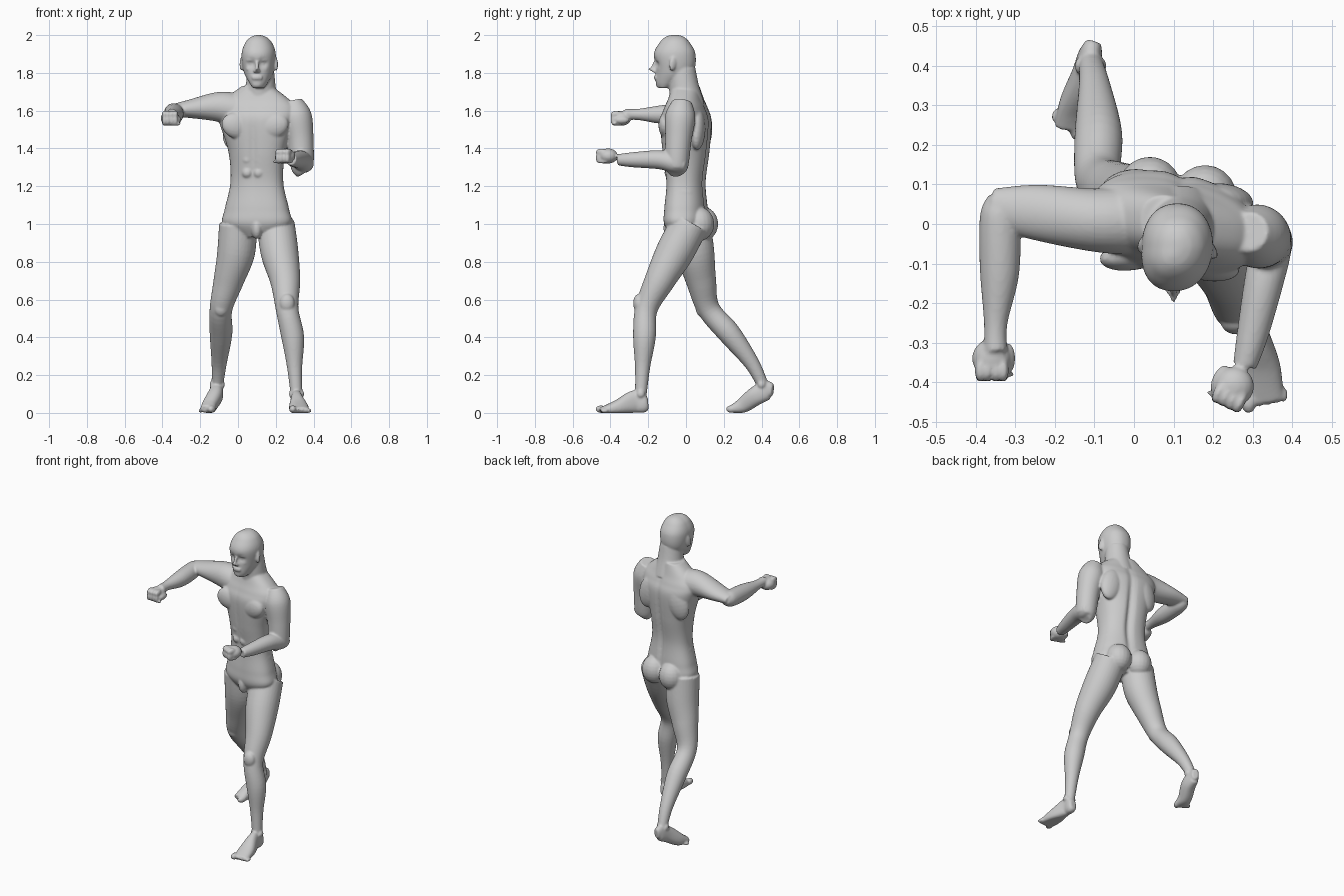
import bpy
import bmesh
from math import sin, cos, pi, exp, radians
from mathutils import Matrix, Vector, Euler

cube = bpy.data.objects.get("Cube")
if cube:
    bpy.data.objects.remove(cube, do_unlink=True)

SIDEWAYS, UPWARDS = Vector((1, 0, 0)), Vector((0, 0, 1))
MIDDLE = .1
FACE = .1
EYE = 1.85
TWIST = .15
body = bmesh.new()


def spline(rows, steps):
    """Smoothly interpolate extra rows between the given ones."""
    padded = [rows[0]] + rows + [rows[-1]]
    result = []
    for before, start, end, after in zip(padded, padded[1:], padded[2:], padded[3:]):
        leave, arrive = (end - before) / 2, (after - start) / 2
        for step in range(steps):
            t = step / steps
            rest = 1 - t
            blend = start + (end - start) * t * t * (rest + rest + 1)
            result.append(blend + leave * t * rest * rest - arrive * t * t * rest)
    return result + [rows[-1]]


def signed_power(value, power):
    return abs(value) ** power * (1 if value > 0 else -1)


def tube(rows, side=SIDEWAYS, upright=False, power=1, sides=32, steps=6, shape=None):
    """Skin over rows of (x, y, z, radius) or (x, y, z, side radius, other radius)."""
    full_rows = [Vector((*row, row[-1])[:5]) for row in rows]
    samples = spline(full_rows, steps)
    centres = [Vector(sample[:3]) for sample in samples]
    rings = []
    for index, (centre, sample) in enumerate(zip(centres, samples)):
        following = centres[min(index + 1, len(centres) - 1)]
        direction = UPWARDS if upright else following - centres[max(index - 1, 0)]
        other = direction.cross(side).normalized()
        across = other.cross(direction).normalized()
        ring = []
        for i in range(sides):
            angle = 2 * pi * i / sides
            back = signed_power(sin(angle), power)
            point = centre + other * back * sample[4]
            point += across * signed_power(cos(angle), power) * sample[3]
            # Soles stay flat on the floor
            point.z = max(point.z, 0)
            if shape:
                shape(point, back)
            ring.append(body.verts.new(point))
        rings.append(ring)
    for low, high in zip(rings, rings[1:]):
        for i in range(sides):
            j = (i + 1) % sides
            body.faces.new((low[i], low[j], high[j], high[i]))
    body.faces.new(rings[0][::-1])
    body.faces.new(rings[-1])


def ball(centre, radii, turn=(0, 0, 0)):
    """Ellipsoid, turned in degrees."""
    rotation = Euler([radians(angle) for angle in turn]).to_matrix().to_4x4()
    matrix = Matrix.Translation(centre) @ rotation @ Matrix.Diagonal((*radii, 1))
    bmesh.ops.create_uvsphere(body, u_segments=20, v_segments=12, radius=1, matrix=matrix)


def pair(centre, spread, radii, turn=(0, 0, 0), twist=0):
    """Two mirrored ellipsoids, one pushed forward by the twist of the body."""
    pitch, roll, yaw = turn
    for sign in (-1, 1):
        offset = Vector((sign * spread, -twist * sign * spread, 0))
        ball(Vector(centre) + offset, radii, (pitch, sign * roll, sign * yaw))


def bump(value, centre, width):
    return exp(-((value - centre) / width) ** 2)


# Torso, with spine and breastbone grooves and a twist to one side
def torso_shape(point, back):
    if back > 0:
        point.y -= .02 * bump(point.x, .12, .02) * bump(point.z, 1.3, .3)
    else:
        point.y += .01 * bump(point.x, .08, .02) * bump(point.z, 1.4, .2)
    point.y -= TWIST * (point.x - MIDDLE)


torso_profile = [
    (.93, .09, .07), (1, .18, .11), (1.08, .17, .11), (1.22, .14, .1), (1.38, .15, .12),
    (1.54, .2, .13), (1.61, .21, .11), (1.66, .17, .09), (1.73, .08, .07)]
tube([(MIDDLE, 0, *level) for level in torso_profile],
     upright=True, power=.85, sides=96, steps=9, shape=torso_shape)

# Chest, shoulder blades, buttocks, waist and lower belly
pair((.09, -.09, 1.52), .09, (.09, .04, .07), (0, -15, -10), TWIST)
pair((.11, .08, 1.5), .12, (.07, .04, .11), (0, -15, -10), TWIST)
pair((.11, .08, 1), .07, (.08, .08, .09), twist=TWIST)
pair((MIDDLE, 0, 1.16), .12, (.03, .06, .04), twist=TWIST)
ball((MIDDLE, -.08, .98), (.03, .04, .06))

# Stomach muscles
for row in range(3):
    pair((.08, -.08, 1.27 + row * .07), .03, (.03, .03, .03), twist=TWIST)

# Neck, with a cord on each side
tube([(.12, .01, 1.62, .09), (.12, -.01, 1.72, .08), (.12, -.02, 1.82, .07)])
pair((.11, -.05, 1.71), .04, (.02, .02, .08), (20, -28, 0))


# Head, with eye sockets and the face turned slightly
def head_shape(point, back):
    if back < 0:
        for sign in (-1, 1):
            socket = bump(point.x, FACE + .01 + sign * .03, .02)
            point.y += .02 * socket * bump(point.z, EYE, .02)
        point.x += .01 * back


head_profile = [
    (-.12, 1.72, .03, .03), (-.1, 1.75, .05, .06), (-.06, 1.81, .08, .1), (-.06, 1.9, .09, .11),
    (-.06, 1.96, .07, .08), (-.06, 1.99, .04, .05), (-.06, 2, .01, .02)]
tube([(FACE + .01, *level) for level in head_profile],
     upright=True, power=.9, sides=64, steps=9, shape=head_shape)

# Brows, eyes, cheeks, nostrils and ears
pair((FACE, -.15, EYE + .02), .03, (.03, .01, .01), (0, 6, 12))
pair((FACE, -.14, EYE), .03, (.01, .01, .01))
pair((FACE, -.13, EYE - .03), .04, (.02, .02, .01))
pair((FACE, -.17, EYE - .04), .01, (.01, .01, .01))
pair((FACE + .01, -.06, EYE), .09, (.01, .02, .04), (-12, 0, 20), twist=.1)

# Nose, lips and chin
ball((FACE, -.17, EYE - .01), (.01, .01, .03), (-20, 0, 0))
ball((FACE, -.18, EYE - .03), (.01, .02, .01))
for lip in (.07, .08):
    ball((FACE, -.16, EYE - lip), (.03, .01, .006))
ball((FACE, -.14, 1.74), (.03, .02, .02))

# Left leg, stepping forward, with kneecap and ankles
tube([
    (.2, .02, 1, .1), (.22, -.06, .85, .1), (.25, -.14, .7, .08), (.26, -.21, .55, .06),
    (.29, -.22, .4, .06), (.3, -.23, .24, .04), (.31, -.24, .08, .03)])
ball((.26, -.25, .58), (.04, .03, .05))
pair((.31, -.24, .1), .03, (.01, .02, .02))

# Right leg, trailing behind, with kneecap and ankles
tube([
    (0, .03, 1, .1), (-.01, .05, .85, .1), (-.05, .08, .7, .08), (-.09, .12, .55, .06),
    (-.09, .23, .42, .06), (-.1, .35, .26, .04), (-.11, .41, .14, .03)])
ball((-.09, .08, .56), (.04, .03, .05))
pair((-.11, .4, .15), .03, (.01, .02, .02))

# Feet, the right heel lifted
tube([
    (.31, -.2, .05, .02, .03), (.31, -.22, .05, .03, .05), (.31, -.27, .06, .03, .06),
    (.32, -.36, .03, .05, .04), (.33, -.45, .01, .05, .02)], power=.85)
tube([
    (-.1, .46, .12, .02, .03), (-.11, .43, .12, .03, .05), (-.12, .37, .09, .04, .05),
    (-.15, .3, .04, .04, .04), (-.16, .24, .02, .04, .02)], power=.85)


# Toes, the big one first
def toes(big, step, yaw):
    ball(big, (.02, .03, .02), (0, 0, yaw))
    for i in range(4):
        ball(Vector(big) + Vector(step) * (i + 1.5), (.01, .02, .01), (0, 0, yaw))


toes((.29, -.45, .02), (.02, .004, -.002), 0)
toes((-.14, .24, .02), (-.013, .008, -.002), -20)

# Right arm, raised to the side, forearm forward
tube([
    (0, .01, 1.6, .09), (-.1, .01, 1.62, .08), (-.25, .03, 1.61, .05, .07),
    (-.36, .04, 1.6, .03, .05)], side=UPWARDS)
tube([
    (-.34, .07, 1.6, .03), (-.34, .02, 1.59, .05), (-.34, -.12, 1.58, .05),
    (-.35, -.25, 1.58, .03), (-.35, -.32, 1.58, .03)])

# Left arm, upper arm down, forearm forward
tube([
    (.29, -.02, 1.65, .05), (.31, -.03, 1.57, .08), (.33, -.04, 1.45, .07),
    (.34, -.05, 1.3, .06), (.35, -.05, 1.27, .03)])
tube([
    (.36, 0, 1.31, .03), (.35, -.05, 1.32, .05), (.33, -.14, 1.34, .05),
    (.3, -.28, 1.34, .04), (.28, -.36, 1.34, .03)])


# Fists: palm, curled fingers and thumb
def fist(centre, yaw, inner):
    spin = Matrix.Rotation(radians(yaw), 3, "Z")

    def knob(x, y, z, radii):
        ball(Vector(centre) + spin @ Vector((x * inner, y, z)), radii, (0, 0, yaw))

    knob(0, .01, 0, (.05, .05, .04))
    for finger in range(4):
        x = .03 - .02 * finger
        knob(x, -.02, .02, (.013, .03, .02))
        knob(x, -.03, -.01, (.012, .02, .03))
        knob(x, -.01, -.03, (.012, .03, .01))
    knob(.04, .01, -.01, (.02, .04, .02))
    knob(.03, -.03, -.03, (.03, .01, .01))


fist((-.36, -.35, 1.56), 0, 1)
fist((.25, -.42, 1.36), -25, -1)

# One smooth skin over all parts
mesh = bpy.data.meshes.new("body")
bmesh.ops.recalc_face_normals(body, faces=body.faces)
body.to_mesh(mesh)
body.free()
figure = bpy.data.objects.new("body", mesh)
bpy.context.collection.objects.link(figure)
skin = figure.modifiers.new("skin", "REMESH")
skin.mode = "VOXEL"
skin.voxel_size = .006
skin.use_smooth_shade = True
soften = figure.modifiers.new("soften", "SMOOTH")
soften.factor = .5
soften.iterations = 5

# Plain grey skin
GREY = (.6, .6, .6, 1)
material = bpy.data.materials.new("plain grey")
material.use_nodes = True
material.diffuse_color = GREY
material.node_tree.nodes["Principled BSDF"].inputs["Base Color"].default_value = GREY
mesh.materials.append(material)
